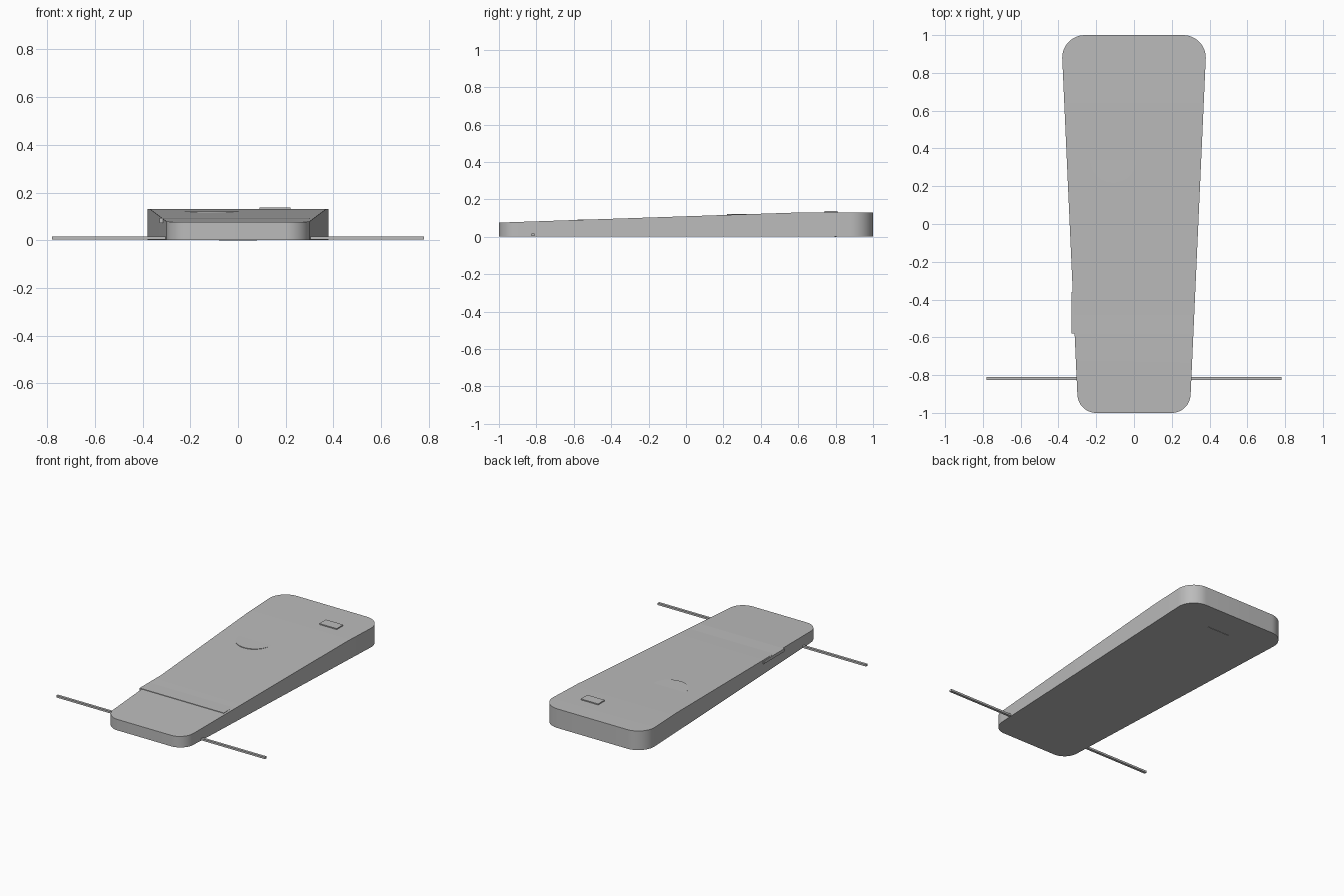
import bpy, bmesh
from math import sin, cos, pi, radians
from mathutils import Vector

if "Cube" in bpy.data.objects:
    bpy.data.objects.remove(bpy.data.objects["Cube"], do_unlink=True)

grey = bpy.data.materials.new("plain_grey")
grey.use_nodes = True
grey.diffuse_color = (0.5, 0.5, 0.5, 1)
grey.node_tree.nodes["Principled BSDF"].inputs["Base Color"].default_value = (0.5, 0.5, 0.5, 1)


def finish(name, bm, smooth=False):
    bmesh.ops.recalc_face_normals(bm, faces=bm.faces)
    mesh = bpy.data.meshes.new(name)
    bm.to_mesh(mesh)
    bm.free()
    mesh.materials.append(grey)
    obj = bpy.data.objects.new(name, mesh)
    bpy.context.collection.objects.link(obj)
    if smooth:
        bpy.ops.object.select_all(action='DESELECT')
        obj.select_set(True)
        bpy.context.view_layer.objects.active = obj
        bpy.ops.object.shade_smooth_by_angle(angle=radians(30))
    return obj


def box(name, low, high):
    bm = bmesh.new()
    bmesh.ops.create_cube(bm, size=1)
    low, high = Vector(low), Vector(high)
    for v in bm.verts:
        v.co = (low + high) / 2 + v.co * (high - low)
    return finish(name, bm)


def prism(bm, outline, bottom, top):
    face = bm.faces.new([bm.verts.new((x, y, bottom)) for x, y in outline])
    grown = bmesh.ops.extrude_face_region(bm, geom=[face])["geom"]
    for v in grown:
        if isinstance(v, bmesh.types.BMVert):
            v.co.z = top


# Tapered body with rounded corners and a sloped top that levels off at the back
BREAK_Y, FRONT_Z, BACK_Z, STEPS = 0.63, 0.076, 0.131, 12
right_half = []
for cx, cy, r, start in ((0.20, -0.90, 0.10, -pi / 2), (0.26, 0.88, 0.12, 0)):
    for i in range(STEPS + 1):
        a = start + i * pi / 2 / STEPS
        right_half.append((cx + r * cos(a), cy + r * sin(a)))
outline = right_half + [(-x, y) for x, y in reversed(right_half)]
bm = bmesh.new()
prism(bm, outline, 0.002, BACK_Z)
bmesh.ops.bisect_plane(bm, geom=bm.verts[:] + bm.edges[:] + bm.faces[:],
                       plane_co=(0, BREAK_Y, 0), plane_no=(0, 1, 0))
for v in bm.verts:
    if v.co.z > 0.1 and v.co.y < BREAK_Y:
        v.co.z = FRONT_Z + (BACK_Z - FRONT_Z) * (v.co.y + 1) / (BREAK_Y + 1)
finish("body", bm, smooth=True)

# Thin side rods
for name, side in (("left_rod", 1), ("right_rod", -1)):
    ends = sorted((side * 0.25, side * 0.78))
    box(name, (ends[0], -0.827, 0.004), (ends[1], -0.81, 0.017))

# Raised button near the back
box("button", (0.09, 0.74, 0.12), (0.22, 0.81, 0.138))

# Flat plate let into the slope, slightly overhanging one side
box("cross_plate", (-0.33, -0.58, 0.073), (0.30, -0.36, 0.0935))

# Round disc let into the slope, its front half showing
bm = bmesh.new()
circle = [(-0.11 + 0.12 * cos(2 * pi * i / 48), 0.34 + 0.12 * sin(2 * pi * i / 48)) for i in range(48)]
prism(bm, circle, 0.10, 0.1212)
finish("disc", bm, smooth=True)

# Narrow strip underneath
box("bottom_strip", (-0.08, 0.795, 0), (0.08, 0.805, 0.006))
